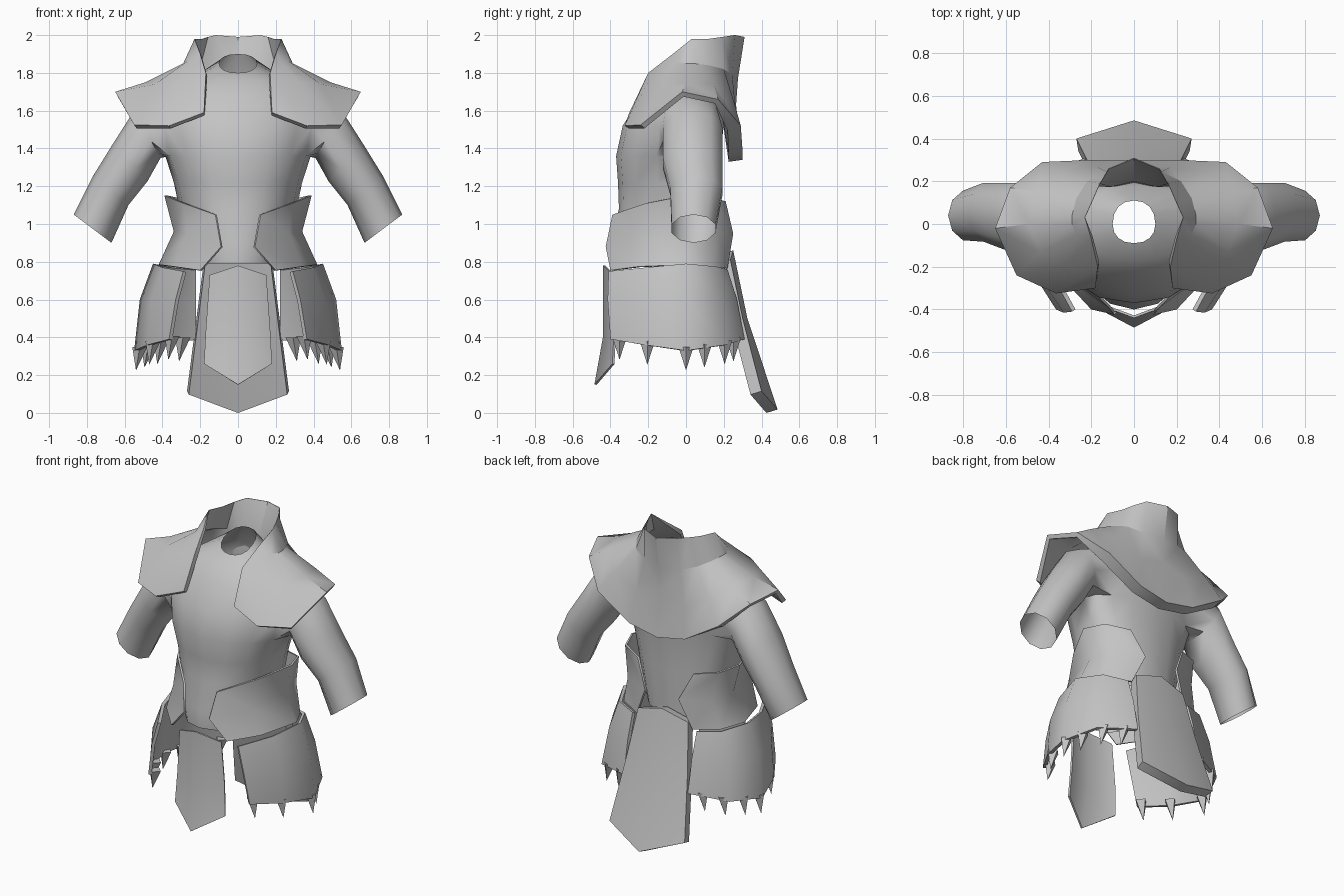
import bpy
import bmesh
from math import sin, cos, pi, copysign, radians
from mathutils import Vector

cube = bpy.data.objects.get("Cube")
if cube:
    bpy.data.objects.remove(cube, do_unlink=True)

grey = bpy.data.materials.new("plain_grey")
grey.use_nodes = True
tone = (0.55, 0.55, 0.55, 1)
grey.diffuse_color = tone
grey.node_tree.nodes["Principled BSDF"].inputs["Base Color"].default_value = tone


def finish(bm, name, angle, thickness=0, weight=None):
    """Turn a half bmesh into a mirrored object, thicken and shade it."""
    mesh = bpy.data.meshes.new(name)
    bm.to_mesh(mesh)
    bm.free()
    mesh.materials.append(grey)
    obj = bpy.data.objects.new(name, mesh)
    bpy.context.collection.objects.link(obj)
    obj.modifiers.new("Mirror", 'MIRROR').use_clip = True
    if thickness:
        mod = obj.modifiers.new("Solidify", 'SOLIDIFY')
        mod.thickness = thickness
        mod.offset = -1
        if weight:
            group = obj.vertex_groups.new(name="thickness")
            for v in mesh.vertices:
                group.add([v.index], weight(v.co), 'REPLACE')
            mod.vertex_group = group.name
    bpy.ops.object.select_all(action='DESELECT')
    obj.select_set(True)
    bpy.context.view_layer.objects.active = obj
    bpy.ops.object.convert(target='MESH')
    bpy.ops.object.shade_smooth_by_angle(angle=radians(angle))


def skin(bm, rows, closed=False):
    """Join neighbouring rows of points with quads."""
    verts = [[bm.verts.new(p) for p in row] for row in rows]
    count = len(rows[0])
    for a, b in zip(verts, verts[1:]):
        for i in range(count if closed else count - 1):
            j = (i + 1) % count
            bm.faces.new((a[i], a[j], b[j], b[i]))
    return verts


def face_outwards(bm):
    """Make the normals of a half shell point away from the body axis."""
    bmesh.ops.recalc_face_normals(bm, faces=bm.faces)
    low = sum(v.co.z for v in bm.verts) / len(bm.verts) - 0.3
    facing = 0
    for f in bm.faces:
        c = f.calc_center_median()
        facing += f.normal.dot(Vector((c.x, c.y, c.z - low))) * f.calc_area()
    if facing < 0:
        bmesh.ops.reverse_faces(bm, faces=bm.faces)


def plate(name, rows, thickness, angle=50, weight=None):
    """Curved armour plate on the +x half, mirrored and thickened inwards."""
    bm = bmesh.new()
    skin(bm, rows)
    bmesh.ops.remove_doubles(bm, verts=bm.verts, dist=0.001)
    face_outwards(bm)
    finish(bm, name, angle, thickness, weight)


# Torso half: rings of height, half width, front, back and neck tilt
def torso_ring(z, half, front, back, tilt=0):
    ring = []
    for i in range(9):
        a = pi * (i - 4) / 8
        c, s = (copysign(abs(t) ** 0.9, t) for t in (cos(a), sin(a)))
        ring.append((half * c, s * (back if s > 0 else -front), z + tilt * s))
    return ring


torso = [(0.79, .24, -.4, .17), (0.9, .27, -.4, .17), (1.08, .31, -.355, .17),
         (1.22, .34, -.36, .17), (1.36, .385, -.37, .18), (1.52, .42, -.335, .2),
         (1.67, .39, -.24, .2), (1.76, .26, -.17, .18), (1.85, .10, -.09, .11, .05)]
bm = bmesh.new()
body = skin(bm, [torso_ring(*r) for r in torso])

# Open an armhole in the side of the torso
hole = {v for row in body[4:7] for v in row[3:7]}
bmesh.ops.delete(bm, geom=[f for f in bm.faces if set(f.verts) <= hole],
                 context='FACES')
hole = {v for v in hole if v.is_valid}
seam = [e for e in bm.edges if e.is_boundary and set(e.verts) <= hole]

# Sleeve: outer and inner edge of each ring, with its centre y and y radius
sleeve = [((.55, 1.6), (.41, 1.35), .035, .165),
          ((.665, 1.42), (.48, 1.225), .035, .165),
          ((.77, 1.25), (.58, 1.1), .055, .145),
          ((.87, 1.05), (.67, .9), .04, .122)]
rings = []
for outer, inner, y, depth in sleeve:
    top, low = (Vector((p[0], y, p[1])) for p in (outer, inner))
    mid, reach = (top + low) / 2, (top - low) / 2
    turns = [2 * pi * i / 10 for i in range(10)]
    rings.append([mid + reach * cos(a) + Vector((0, depth * sin(a), 0))
                  for a in turns])
cuff = skin(bm, rings, True)[0]
seam += [bm.edges.get((cuff[i - 1], cuff[i])) for i in range(10)]
bmesh.ops.bridge_loops(bm, edges=seam)
face_outwards(bm)
finish(bm, "torso_with_sleeves", 60)

# Shoulder mantle with raised collar, from the front opening to the back
peak = (.23, .03, 1.98)
mantle = [
    [peak, (.20, -.07, 1.9), (.17, -.2, 1.8), (.18, -.3, 1.59)],
    [peak, (.27, -.05, 1.86), (.33, -.2, 1.75), (.365, -.325, 1.52)],
    [peak, (.29, .0, 1.85), (.44, -.13, 1.74), (.55, -.24, 1.525)],
    [peak, (.29, .04, 1.85), (.49, .0, 1.75), (.65, -.02, 1.7)],
    [(.19, .12, 1.98), (.27, .12, 1.84), (.45, .15, 1.74), (.58, .17, 1.66)],
    [(.16, .19, 1.99), (.22, .2, 1.82), (.34, .25, 1.66), (.43, .29, 1.52)],
    [(.12, .26, 2), (.13, .245, 1.79), (.17, .265, 1.58), (.2, .3, 1.38)],
    [(0, .31, 1.99), (0, .275, 1.77), (0, .265, 1.63), (0, .3, 1.34)],
]


def mantle_weight(co):
    """Thin at the collar rim and the front, thick over the back."""
    fade = min(1, max(0.05, (1.98 - co.z) / 0.15))
    return fade * (1 if co.y > 0.22 else 0.4)


plate("shoulder_mantle", mantle, 0.075, 32, mantle_weight)

# Hip plates wrapping the waist, pointed at both ends
hips = [
    [(.12, -.39, 1.05), (.09, -.425, .88), (.2, -.4, .755)],
    [(.29, -.21, 1.11), (.27, -.28, .95), (.34, -.25, .775)],
    [(.39, 0, 1.15), (.34, 0, .96), (.42, 0, .785)],
    [(.34, .14, 1.14), (.3, .17, .95), (.35, .14, .775)],
    [(.2, .21, 1.12), (.12, .25, .95), (.2, .22, .765)],
]
plate("hip_plates", hips, 0.012, 75)

# Thigh plates flaring down from the hips
thighs = [
    [(.29, -.41, .75), (.33, -.415, .6), (.365, -.4, .39)],
    [(.40, -.21, .77), (.46, -.22, .6), (.48, -.22, .36)],
    [(.45, 0, .79), (.52, 0, .6), (.55, 0, .33)],
    [(.37, .16, .775), (.42, .19, .6), (.46, .21, .36)],
    [(.23, .22, .76), (.23, .27, .6), (.23, .31, .39)],
]
plate("thigh_plates", thighs, 0.02, 65)

# Spikes spaced along the lower rim of the thigh plates
rim = [Vector(row[-1]) for row in thighs]
bm = bmesh.new()
for t in (0.12, 1.0, 2.0, 2.5, 3.1, 3.6):
    k = int(t)
    base = rim[k].lerp(rim[min(k + 1, len(rim) - 1)], t - k)
    base.x -= 0.03
    base.y *= 0.93
    corners = [bm.verts.new(base + Vector((cos(a), sin(a), 0.5)) * 0.04)
               for a in (0, pi / 2, pi, 3 * pi / 2)]
    tip = bm.verts.new(base + Vector((0.02, 0, -0.105)))
    bm.faces.new(corners)
    for i in range(4):
        bm.faces.new((corners[i], corners[i - 1], tip))
bmesh.ops.recalc_face_normals(bm, faces=bm.faces)
finish(bm, "rim_spikes", 20)

# Front and back cloth flaps with a soft centre ridge and pointed end
front_flap = [
    [(0, -.44, .78), (0, -.44, .4), (0, -.485, .15)],
    [(.15, -.385, .73), (.17, -.38, .45), (.18, -.39, .26)],
]
plate("front_flap", front_flap, 0.012)
back_flap = [
    [(0, .25, .86), (0, .325, .5), (0, .485, .018)],
    [(.18, .235, .81), (.22, .3, .5), (.27, .4, .115)],
]
plate("back_flap", back_flap, 0.062)
